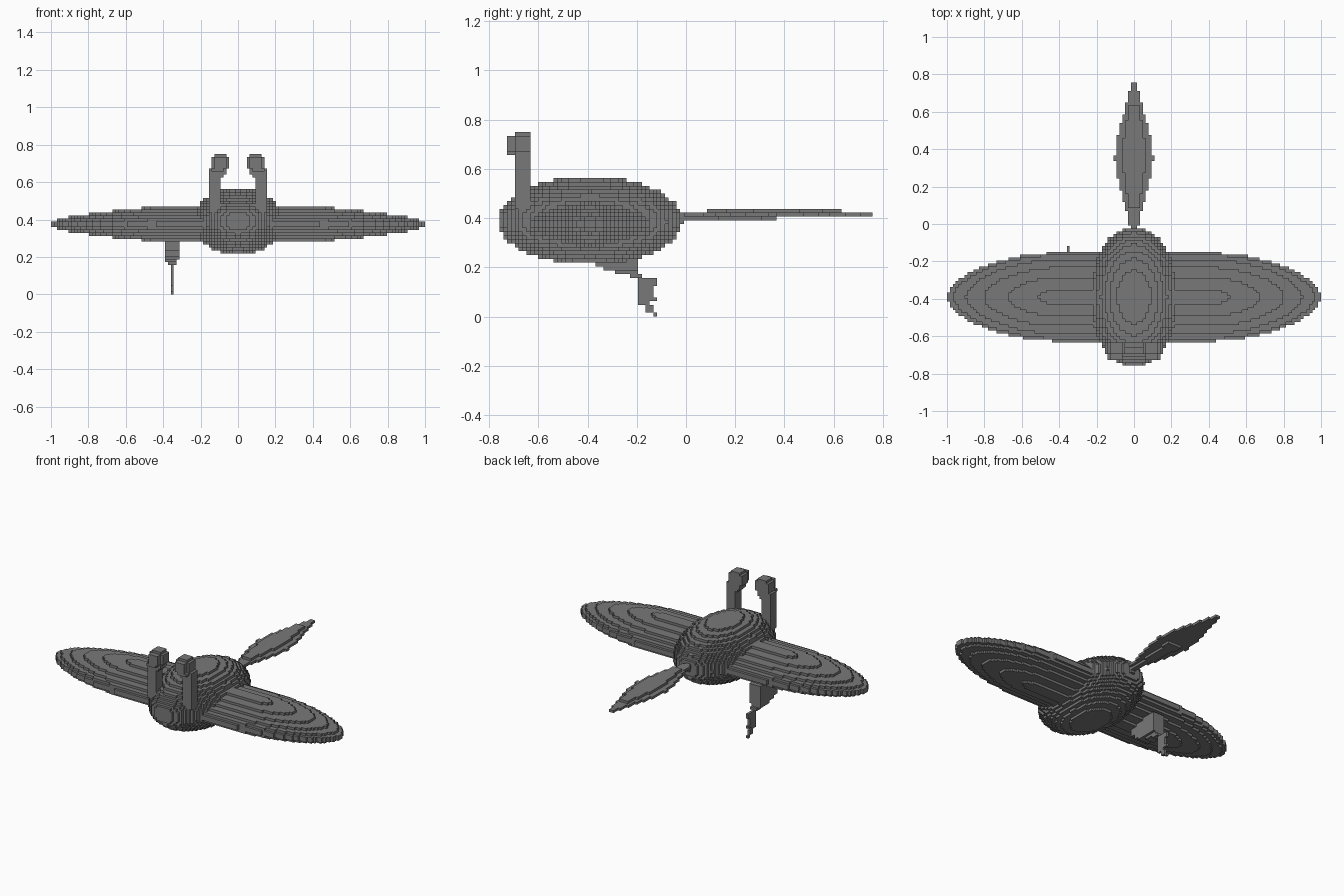
import bpy
import bmesh
from math import floor, sqrt
from mathutils import Vector

if "Cube" in bpy.data.objects:
    bpy.data.objects.remove(bpy.data.objects["Cube"])

STEP = 2 / 128                               # block size
ORIGIN = Vector((-1, -97 * STEP / 2, 0))
AXES = ((1, 0, 0), (0, 1, 0), (0, 0, 1))

grey = bpy.data.materials.new("plain grey")
grey.use_nodes = True
colour = (0.19, 0.19, 0.19, 1)
grey.diffuse_color = colour
grey.node_tree.nodes["Principled BSDF"].inputs["Base Color"].default_value = colour

parts = {}
filled = set()


def add_part(name, low, high, inside):
    """Collect the blocks whose centre lies inside the shape."""
    start = [floor((a - o) / STEP + 0.5) for a, o in zip(low, ORIGIN)]
    stop = [floor((a - o) / STEP + 0.5) for a, o in zip(high, ORIGIN)]
    cells = set()
    for i in range(start[0], stop[0]):
        for j in range(start[1], stop[1]):
            for k in range(start[2], stop[2]):
                x, y, z = ORIGIN + Vector((i + 0.5, j + 0.5, k + 0.5)) * STEP
                if (i, j, k) not in filled and inside(x, y, z):
                    cells.add((i, j, k))
    filled.update(cells)
    parts.setdefault(name, set()).update(cells)


def build(name, cells):
    """Make a mesh from the exposed block faces."""
    bm = bmesh.new()
    verts = {}

    def corner(p):
        key = tuple(int(c) for c in p)
        if key not in verts:
            verts[key] = bm.verts.new(ORIGIN + Vector(key) * STEP)
        return verts[key]

    for cell in sorted(cells):
        base = Vector(cell)
        for axis in range(3):
            n, u, v = (Vector(AXES[(axis + s) % 3]) for s in range(3))
            for side in (0, 1):
                beyond = base + n * (2 * side - 1)
                if tuple(int(c) for c in beyond) in filled:
                    continue
                p = base + n * side
                quad = [p, p + u, p + u + v, p + v]
                if not side:
                    quad.reverse()
                bm.faces.new([corner(q) for q in quad])
    mesh = bpy.data.meshes.new(name)
    bm.to_mesh(mesh)
    bm.free()
    mesh.materials.append(grey)
    bpy.context.collection.objects.link(bpy.data.objects.new(name, mesh))


def blend(points, t):
    """Piecewise linear lookup."""
    for (a, *p), (b, *q) in zip(points, points[1:]):
        if a <= t <= b:
            f = (t - a) / (b - a)
            return [m + (n - m) * f for m, n in zip(p, q)]
    return [0.0] * (len(points[0]) - 1)


# Body: stretched ellipsoid
def body(x, y, z):
    return (x / 0.24) ** 2 + ((y + 0.39) / 0.375) ** 2 + ((z - 0.39) / 0.178) ** 2 < 1


add_part("body", (-0.25, -0.758, 0.2), (0.25, 0, 0.6), body)


# Wings: leaf outline thinning towards the rim
def wing(x, y, z):
    u = max(0, abs(x) - 0.42) / 0.58
    v = abs(y + 0.39) / 0.237
    r = (u ** 1.8 + v ** 1.8) ** (1 / 1.8)
    return r < 1 and abs(z - 0.375) < 0.094 * sqrt(1 - r)


add_part("left_wing", (0.15, -0.65, 0.25), (1, -0.1, 0.5), wing)
add_part("right_wing", (-1, -0.65, 0.25), (-0.15, -0.1, 0.5), wing)

# Tail: flat leaf in three thin layers
TAIL = [(-0.05, 0.022), (0.03, 0.025), (0.13, 0.058), (0.25, 0.088), (0.35, 0.104),
        (0.45, 0.092), (0.6, 0.052), (0.7, 0.025), (0.76, 0.012)]


def tail(x, y, z):
    half = blend(TAIL, y)[0]
    if z > 0.422:
        return 0.08 < y < 0.63 and abs(x) < half * 0.6
    if z < 0.406:
        return y < 0.37 and abs(x) < half * 0.4
    return abs(x) < half


add_part("tail", (-0.12, -0.05, 0.39), (0.12, 0.758, 0.4375), tail)

# Horns: height, centre and half width, with a forward bulge on the head
HORN = [(0.44, 0.125, 0.03), (0.61, 0.123, 0.031), (0.67, 0.102, 0.047),
        (0.72, 0.093, 0.046), (0.75, 0.091, 0.033)]


def horn(x, y, z):
    centre, half = blend(HORN, z)
    off = abs(abs(x) - centre)
    if y < -0.7:
        return 0.66 < z < 0.74 and off < half * 0.65
    return off < half


add_part("left_horn", (0, -0.727, 0.44), (0.2, -0.633, 0.75), horn)
add_part("right_horn", (-0.2, -0.727, 0.44), (0, -0.633, 0.75), horn)

# Dangling leg: bottom, top, front, back, half width
LEG = [(0.23, 0.31, -0.4, -0.19, 0.035), (0.21, 0.23, -0.37, -0.19, 0.035),
       (0.19, 0.21, -0.34, -0.19, 0.035), (0.17, 0.19, -0.29, -0.19, 0.03),
       (0.15, 0.17, -0.23, -0.18, 0.025), (0.13, 0.15, -0.2, -0.11, 0.012),
       (0.08, 0.14, -0.2, -0.14, 0.012), (0.09, 0.1, -0.22, -0.19, 0.012),
       (0.07, 0.08, -0.2, -0.11, 0.012), (0.04, 0.08, -0.2, -0.15, 0.012),
       (0.02, 0.04, -0.17, -0.13, 0.012), (0, 0.02, -0.14, -0.12, 0.012)]
for bottom, top, front, back, half in LEG:
    add_part("right_leg", (-0.353 - half, front, bottom), (-0.353 + half, back, top),
             lambda x, y, z: True)

for part_name, part_cells in parts.items():
    build(part_name, part_cells)
